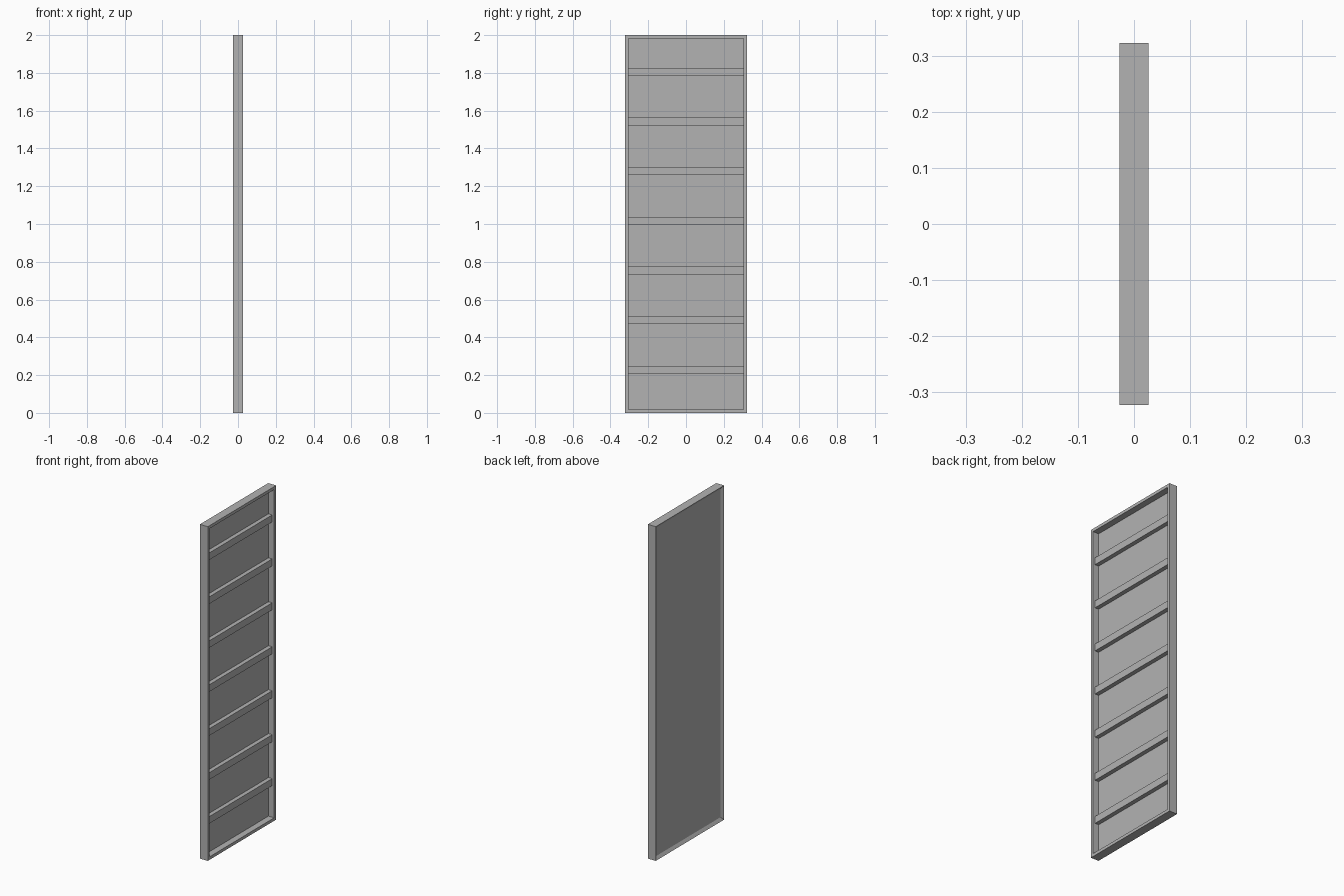
import bpy
import bmesh

cube = bpy.data.objects.get("Cube")
if cube:
    bpy.data.objects.remove(cube, do_unlink=True)

grey = bpy.data.materials.new("plain_grey")
grey.use_nodes = True
colour = (0.45, 0.45, 0.45, 1)
grey.diffuse_color = colour
grey.node_tree.nodes["Principled BSDF"].inputs["Base Color"].default_value = colour

HALF_X, HALF_Y, HEIGHT = 0.026, 0.323, 2.0
RIM = 0.018
PANEL_BACK, PANEL_FRONT = -0.014, -0.012


def add_object(name, bm):
    bmesh.ops.recalc_face_normals(bm, faces=bm.faces)
    mesh = bpy.data.meshes.new(name)
    bm.to_mesh(mesh)
    bm.free()
    mesh.materials.append(grey)
    obj = bpy.data.objects.new(name, mesh)
    bpy.context.collection.objects.link(obj)
    return obj


def add_box(name, x0, x1, y0, y1, z0, z1):
    bm = bmesh.new()
    bmesh.ops.create_cube(bm, size=1)
    for v in bm.verts:
        v.co.x = x1 if v.co.x > 0 else x0
        v.co.y = y1 if v.co.y > 0 else y0
        v.co.z = z1 if v.co.z > 0 else z0
    return add_object(name, bm)


def ring(bm, x, inset):
    y, low, high = HALF_Y - inset, inset, HEIGHT - inset
    return [bm.verts.new((x, *p)) for p in ((-y, low), (y, low), (y, high), (-y, high))]


# Frame: square lip on the slatted side, bevelled lip on the other
bm = bmesh.new()
section = [(-HALF_X, 0), (HALF_X, 0), (HALF_X, RIM), (PANEL_BACK, RIM)]
rings = [ring(bm, x, inset) for x, inset in section]
for a, b in zip(rings, rings[1:] + rings[:1]):
    for i in range(4):
        j = (i + 1) % 4
        bm.faces.new((a[i], a[j], b[j], b[i]))
add_object("frame", bm)

# Thin panel closing the frame
inner_y = HALF_Y - RIM
add_box("panel", PANEL_BACK, PANEL_FRONT, -inner_y, inner_y, RIM, HEIGHT - RIM)

# Seven evenly spaced cross slats
for i in range(7):
    z = 0.207 + i * 0.263
    add_box(f"slat_{i + 1}", PANEL_FRONT, 0.013, -inner_y, inner_y, z, z + 0.042)
